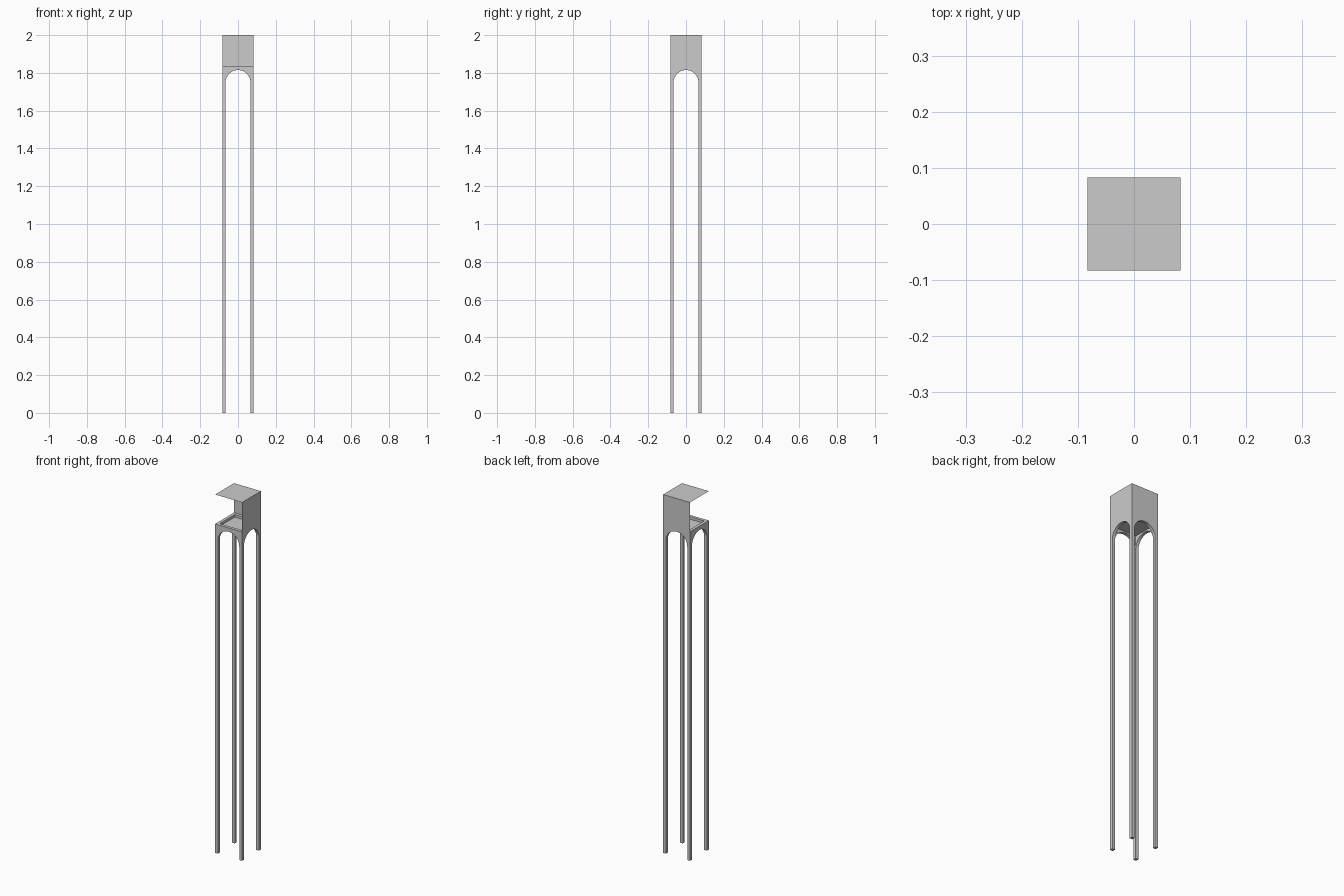
import bpy, math
from mathutils import Matrix

if "Cube" in bpy.data.objects:
    bpy.data.objects.remove(bpy.data.objects["Cube"])

H = 0.083      # half width of the tower
R = 0.066      # arch radius and half opening
RIM = 1.836    # top of the arched frame
FLOOR = 1.822  # recessed floor inside the rim
TOP = 2.0


def mesh_object(name, verts, faces):
    me = bpy.data.meshes.new(name)
    me.from_pydata(verts, [], faces)
    ob = bpy.data.objects.new(name, me)
    bpy.context.collection.objects.link(ob)
    return ob


def prism(name, outline, depth):
    """Extrude an x-z outline along y, both ways by depth."""
    n = len(outline)
    verts = [(x, y, z) for y in (-depth, depth) for x, z in outline]
    faces = [tuple(range(n)), tuple(reversed(range(n, 2 * n)))]
    faces += [(i, i + n, (i + 1) % n + n, (i + 1) % n) for i in range(n)]
    return mesh_object(name, verts, faces)


def rect(half, z0, z1):
    return [(-half, z0), (half, z0), (half, z1), (-half, z1)]


def cut(target, cutter):
    cutter.hide_render = True
    mod = target.modifiers.new("cut", 'BOOLEAN')
    mod.operation = 'DIFFERENCE'
    mod.solver = 'EXACT'
    mod.object = cutter
    bpy.context.view_layer.objects.active = target
    bpy.ops.object.modifier_apply(modifier=mod.name)
    bpy.data.objects.remove(cutter)


# four-legged arched frame: a hollow square tube with arches cut both ways
frame = prism("arched_frame", rect(H, 0, RIM), H)
cut(frame, prism("hollow_cutter", rect(R, -0.2, RIM + 0.2), R))
SEG = 20
arch = [(-R, -0.1), (R, -0.1)]
arch += [(R * math.cos(math.pi * i / SEG),
          1.749 + R * math.sin(math.pi * i / SEG)) for i in range(SEG + 1)]
for angle in (0, math.pi / 2):
    cutter = prism("arch_cutter", arch, 0.3)
    cutter.data.transform(Matrix.Rotation(angle, 4, 'Z'))
    cut(frame, cutter)

# recessed floor inside the rim
mesh_object("recessed_floor",
            [(-R, -R, FLOOR), (R, -R, FLOOR), (R, R, FLOOR), (-R, R, FLOOR)],
            [(0, 1, 2, 3)])

# thin upper housing: right wall, back wall and roof sheet
mesh_object("upper_housing",
            [(H, -H, RIM), (H, H, RIM), (-H, H, RIM),
             (H, -H, TOP), (H, H, TOP), (-H, H, TOP), (-H, -H, TOP)],
            [(0, 1, 4, 3), (1, 2, 5, 4), (3, 4, 5, 6)])
